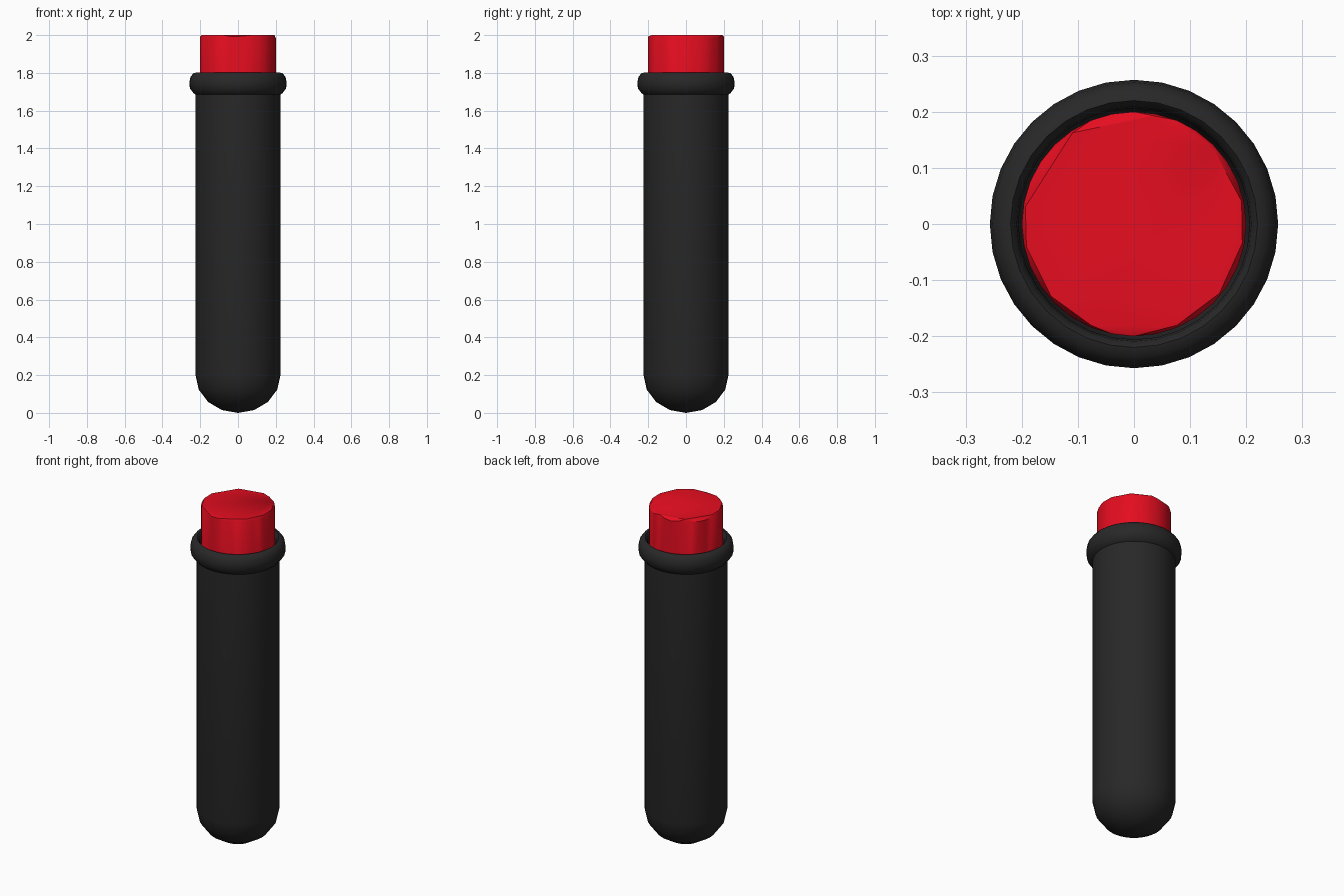
import bpy, bmesh, math, random

if "Cube" in bpy.data.objects:
    bpy.data.objects.remove(bpy.data.objects["Cube"])

SIDES = 32
random.seed(4)


def material(name, rgb):
    m = bpy.data.materials.new(name)
    m.diffuse_color = (*rgb, 1)
    m.use_nodes = True
    m.node_tree.nodes["Principled BSDF"].inputs["Base Color"].default_value = m.diffuse_color
    return m


def finish(bm, name, mat, angle):
    bmesh.ops.recalc_face_normals(bm, faces=bm.faces)
    mesh = bpy.data.meshes.new(name)
    bm.to_mesh(mesh)
    bm.free()
    ob = bpy.data.objects.new(name, mesh)
    bpy.context.collection.objects.link(ob)
    mesh.materials.append(mat)
    bpy.ops.object.select_all(action='DESELECT')
    bpy.context.view_layer.objects.active = ob
    ob.select_set(True)
    bpy.ops.object.shade_smooth_by_angle(angle=math.radians(angle))
    return ob


def bowl(r, z_low, z_high, steps=4):
    """Rounded end profile from the axis out to radius r."""
    return [(r * math.sin(a), z_high - (z_high - z_low) * math.cos(a))
            for a in (math.pi / 2 * i / steps for i in range(steps + 1))]


# Tube: outer wall, rolled lip, then inner wall back down, spun round z
profile = bowl(0.225, 0.0, 0.2)
profile += [(0.225, 1.685), (0.235, 1.692), (0.255, 1.718), (0.257, 1.75),
            (0.252, 1.778), (0.236, 1.798), (0.22, 1.802), (0.209, 1.79),
            (0.206, 1.76)]
profile += bowl(0.206, 0.025, 0.2)[::-1]
bm = bmesh.new()
verts = [bm.verts.new((r, 0, z)) for r, z in profile]
edges = [bm.edges.new(p) for p in zip(verts, verts[1:])]
bmesh.ops.spin(bm, geom=verts + edges, cent=(0, 0, 0), axis=(0, 0, 1),
               angle=2 * math.pi, steps=SIDES, use_merge=False)
bmesh.ops.remove_doubles(bm, verts=bm.verts, dist=1e-4)
finish(bm, "tube", material("dark_tube", (0.021, 0.021, 0.021)), 40)

# Plug: cylinder whose top rim is unevenly chipped around a flat polygon
bm = bmesh.new()
for i in range(SIDES):
    a = 2 * math.pi * i / SIDES
    x, y = 0.2 * math.cos(a), 0.2 * math.sin(a)
    bm.verts.new((x, y, 1.55))
    bm.verts.new((x, y, 1.982 + random.uniform(0, 0.012)))
for deg in (12, 45, 80, 124, 171, 192, 221, 247, 293, 321, 350):
    a = math.radians(deg)
    bm.verts.new((0.196 * math.cos(a), 0.196 * math.sin(a), 2.0))
hull = bmesh.ops.convex_hull(bm, input=bm.verts)
loose = [v for v in bm.verts if not v.link_faces]
bmesh.ops.delete(bm, geom=loose, context='VERTS')
finish(bm, "plug", material("red_plug", (0.78, 0.004, 0.014)), 30)
